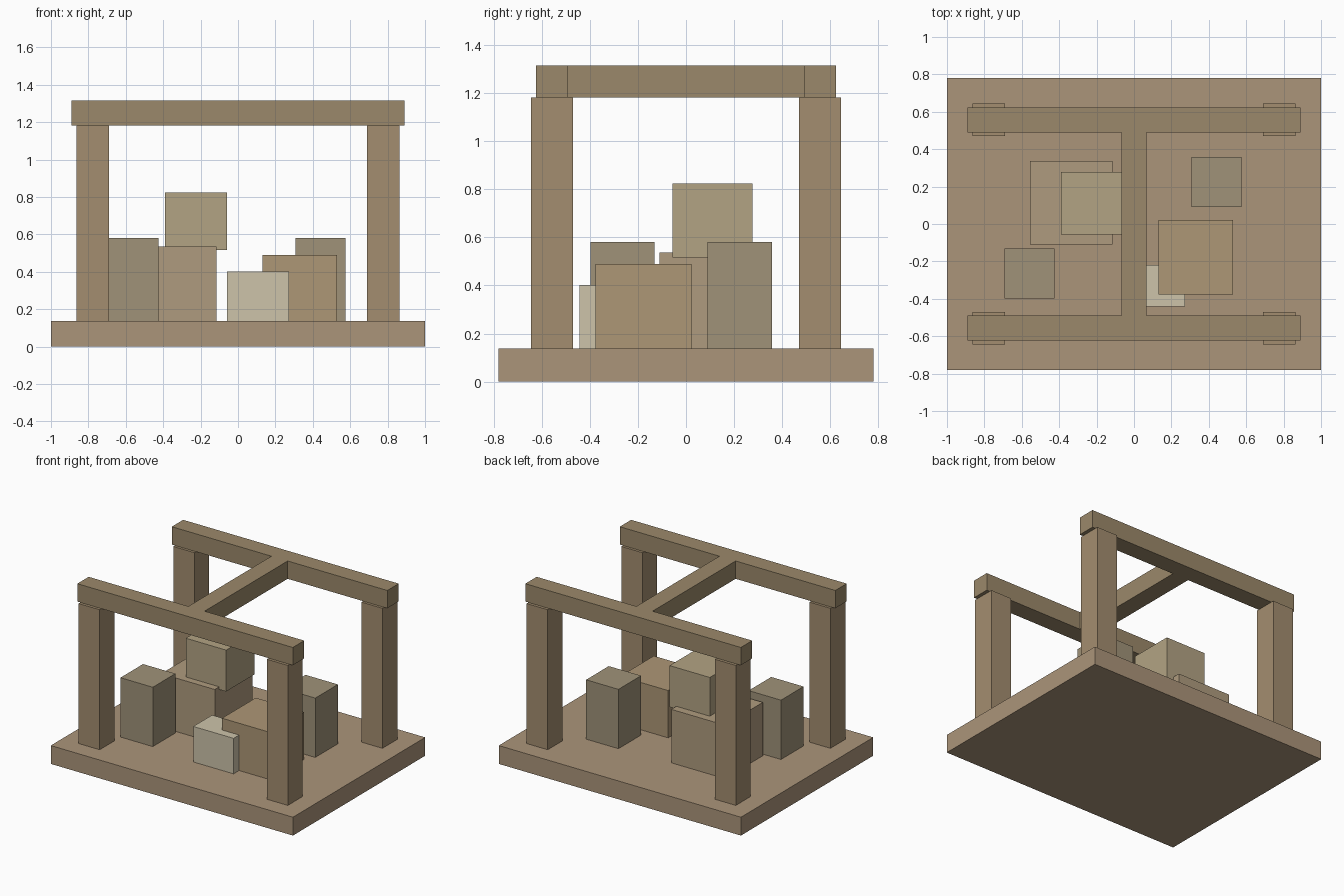
import bpy
import bmesh
from mathutils import Vector

if "Cube" in bpy.data.objects:
    bpy.data.objects.remove(bpy.data.objects["Cube"])


def material(name, rgb):
    m = bpy.data.materials.new(name)
    m.diffuse_color = (*rgb, 1)
    m.use_nodes = True
    m.node_tree.nodes["Principled BSDF"].inputs["Base Color"].default_value = m.diffuse_color
    return m


def box(name, xs, ys, zs, mat):
    """Axis-aligned box from its extents along x, y and z."""
    lo, hi = Vector((xs[0], ys[0], zs[0])), Vector((xs[1], ys[1], zs[1]))
    size = hi - lo
    bm = bmesh.new()
    bmesh.ops.create_cube(bm, size=1)
    bmesh.ops.scale(bm, vec=size, verts=bm.verts)
    mesh = bpy.data.meshes.new(name)
    bm.to_mesh(mesh)
    bm.free()
    mesh.materials.append(mat)
    obj = bpy.data.objects.new(name, mesh)
    obj.location = (lo + hi) / 2
    bpy.context.collection.objects.link(obj)
    return obj


def span(centre, width):
    return (centre - width / 2, centre + width / 2)


FLOOR, BEAM_Z, TOP = 0.137, 1.182, 1.315

floor_mat = material("floor_wood", (0.41, 0.30, 0.195))
post_mat = material("post_wood", (0.37, 0.27, 0.16))
beam_mat = material("beam_wood", (0.33, 0.25, 0.145))
tall_mat = material("grey_crate", (0.35, 0.29, 0.19))
wide_mat = material("tan_crate", (0.43, 0.33, 0.21))
upper_mat = material("light_tan_crate", (0.45, 0.37, 0.23))
low_mat = material("brown_crate", (0.42, 0.31, 0.18))
pale_mat = material("pale_crate", (0.61, 0.55, 0.40))

# Floor slab
box("floor_slab", (-1, 1), (-0.78, 0.78), (0, FLOOR), floor_mat)

# Frame: posts, long beams and the cross beam
for side, sy in (("front", -1), ("back", 1)):
    for hand, sx in (("left", -1), ("right", 1)):
        box(f"{side}_{hand}_post", span(sx * 0.777, 0.173),
            span(sy * 0.558, 0.175), (FLOOR, BEAM_Z), post_mat)
    box(f"{side}_beam", (-0.89, 0.89), span(sy * 0.557, 0.134),
        (BEAM_Z, TOP), beam_mat)
box("cross_beam", span(0, 0.134), (-0.49, 0.49), (BEAM_Z, TOP), beam_mat)

# Crates standing on the floor
box("left_tall_crate", (-0.692, -0.425), (-0.398, -0.132), (FLOOR, 0.58), tall_mat)
box("right_tall_crate", (0.308, 0.575), (0.09, 0.357), (FLOOR, 0.58), tall_mat)
box("wide_crate", (-0.557, -0.115), (-0.11, 0.337), (FLOOR, 0.536), wide_mat)
box("low_crate", (0.132, 0.53), (-0.377, 0.022), (FLOOR, 0.49), low_mat)
box("small_pale_crate", (-0.06, 0.273), (-0.442, -0.22), (FLOOR, 0.402), pale_mat)

# Crate stacked on the wide one
box("stacked_crate", (-0.391, -0.058), (-0.057, 0.277), (0.516, 0.825), upper_mat)
